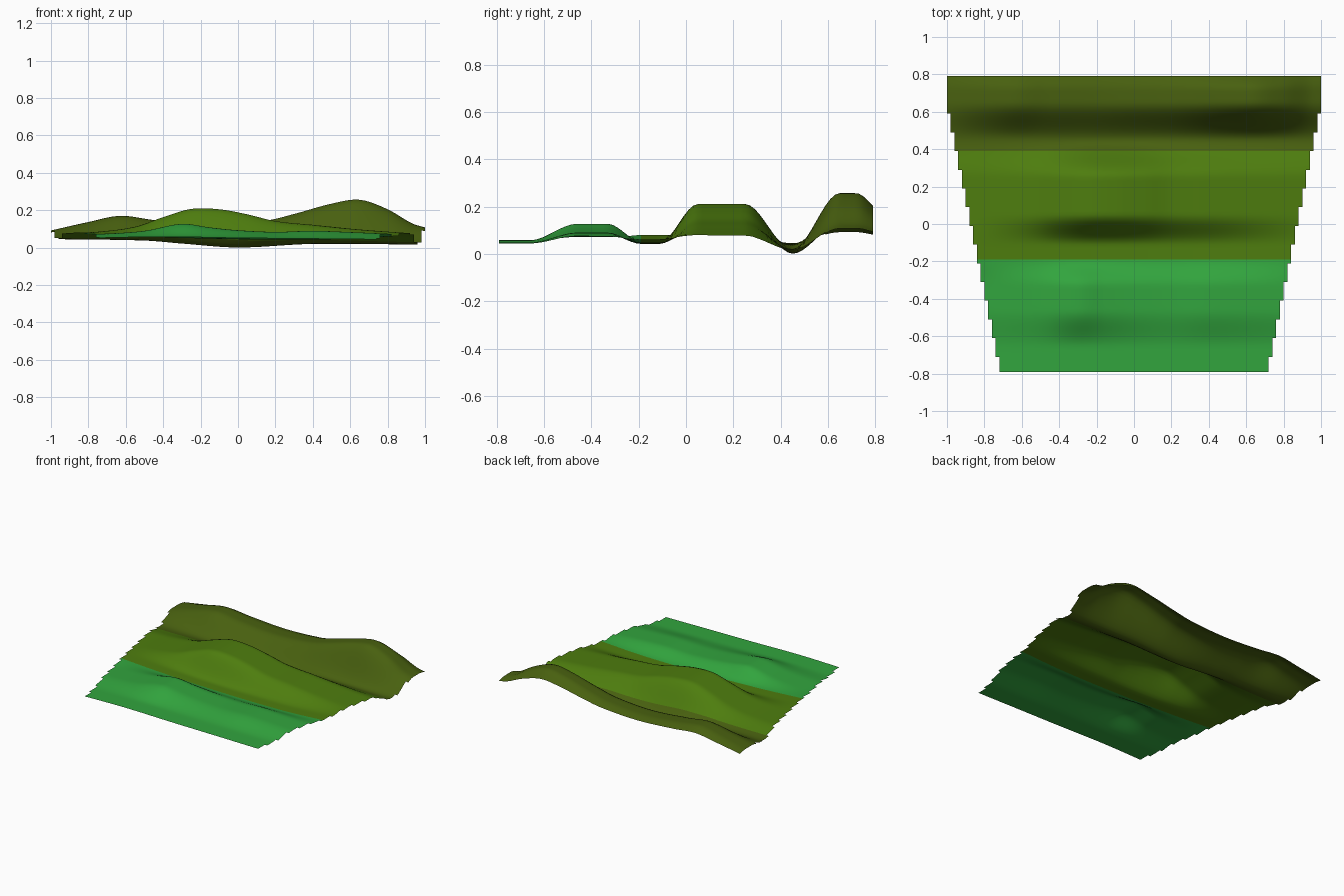
import bpy, bmesh

if "Cube" in bpy.data.objects:
    bpy.data.objects.remove(bpy.data.objects["Cube"])

STEP = 0.02

# Cross-section profiles along x: (x, height) points
FRONT_EDGE = [(-0.85, .05), (-0.4, .058), (0, .052), (0.4, .048), (0.85, .043)]
FRONT_RIDGE = [(-0.9, .070), (-0.7, .075), (-0.5, .09), (-0.3, .127), (-0.15, .108),
               (0, .093), (0.2, .084), (0.4, .09), (0.6, .083), (0.9, .07)]
FRONT_TROUGH = [(-0.9, .083), (-0.5, .06), (0, .045), (0.5, .045), (0.9, .065)]
MID_RIDGE = [(-0.95, .078), (-0.75, .085), (-0.55, .112), (-0.4, .163), (-0.25, .207),
             (-0.1, .205), (0.05, .178), (0.2, .142), (0.4, .122), (0.65, .097), (0.95, .075)]
BACK_TROUGH = [(-1, .046), (-0.5, .038), (-0.3, .022), (0, .001), (0.4, .02), (1, .016)]
BACK_RIDGE = [(-1, .092), (-0.8, .137), (-0.63, .17), (-0.45, .148), (-0.15, .125),
              (0.15, .145), (0.3, .18), (0.5, .235), (0.65, .256), (0.8, .205),
              (0.93, .13), (1, .108)]
BACK_EDGE = [(x, z * 0.62 + 0.02) for x, z in BACK_RIDGE]

# Rolling sequence of ridges and troughs from front to back
ROWS = [(-0.79, FRONT_EDGE), (-0.66, FRONT_EDGE), (-0.46, FRONT_RIDGE), (-0.33, FRONT_RIDGE),
        (-0.19, FRONT_TROUGH), (-0.11, FRONT_TROUGH), (0.05, MID_RIDGE), (0.25, MID_RIDGE),
        (0.45, BACK_TROUGH), (0.65, BACK_RIDGE), (0.72, BACK_RIDGE), (0.83, BACK_EDGE)]


def profile(points, x):
    """Smooth cubic through the profile points."""
    n = len(points)
    if x <= points[0][0]:
        return points[0][1]
    if x >= points[-1][0]:
        return points[-1][1]

    def slope(k):
        a, b = points[max(k - 1, 0)], points[min(k + 1, n - 1)]
        return (b[1] - a[1]) / (b[0] - a[0])

    i = max(k for k in range(n - 1) if points[k][0] <= x)
    (x0, z0), (x1, z1) = points[i], points[i + 1]
    d = x1 - x0
    t = (x - x0) / d
    return ((2*t**3 - 3*t**2 + 1) * z0 + (t**3 - 2*t**2 + t) * d * slope(i)
            + (3*t**2 - 2*t**3) * z1 + (t**3 - t**2) * d * slope(i + 1))


def height(x, y):
    """Ease from one row profile to the next along y."""
    i = max([k for k in range(len(ROWS) - 1) if ROWS[k][0] <= y + 1e-6])
    (y0, p0), (y1, p1) = ROWS[i], ROWS[i + 1]
    t = min(max((y - y0) / (y1 - y0), 0), 1)
    t = t * t * (3 - 2 * t)
    return profile(p0, x) * (1 - t) + profile(p1, x) * t


def half_cells(row):
    """Half the width in cells: one cell narrower every five rows, toward the front."""
    return 50 - max(0, (68 - row + 5) // 5)


def land_strip(name, first, last, colour_name, colour):
    bm = bmesh.new()
    grid = {}

    def vert(i, j):
        if (i, j) not in grid:
            x, y = i * STEP, -0.79 + j * STEP
            grid[i, j] = bm.verts.new((x, y, height(x, y)))
        return grid[i, j]

    for j in range(first, last):
        w = half_cells(j)
        for i in range(-w, w):
            bm.faces.new([vert(i, j), vert(i + 1, j), vert(i + 1, j + 1), vert(i, j + 1)])
    for f in bm.faces:
        f.smooth = True
    mesh = bpy.data.meshes.new(name)
    bm.to_mesh(mesh)
    bm.free()
    mat = bpy.data.materials.new(colour_name)
    mat.diffuse_color = (*colour, 1)
    mat.use_nodes = True
    mat.node_tree.nodes["Principled BSDF"].inputs["Base Color"].default_value = mat.diffuse_color
    mesh.materials.append(mat)
    bpy.context.collection.objects.link(bpy.data.objects.new(name, mesh))


# Three coloured bands of hills
land_strip("front_meadow", 0, 30, "bright green", (.032, .376, .048))
land_strip("middle_hills", 30, 59, "olive green", (.076, .205, .0044))
land_strip("back_hills", 59, 79, "dark olive", (.065, .117, .0048))
